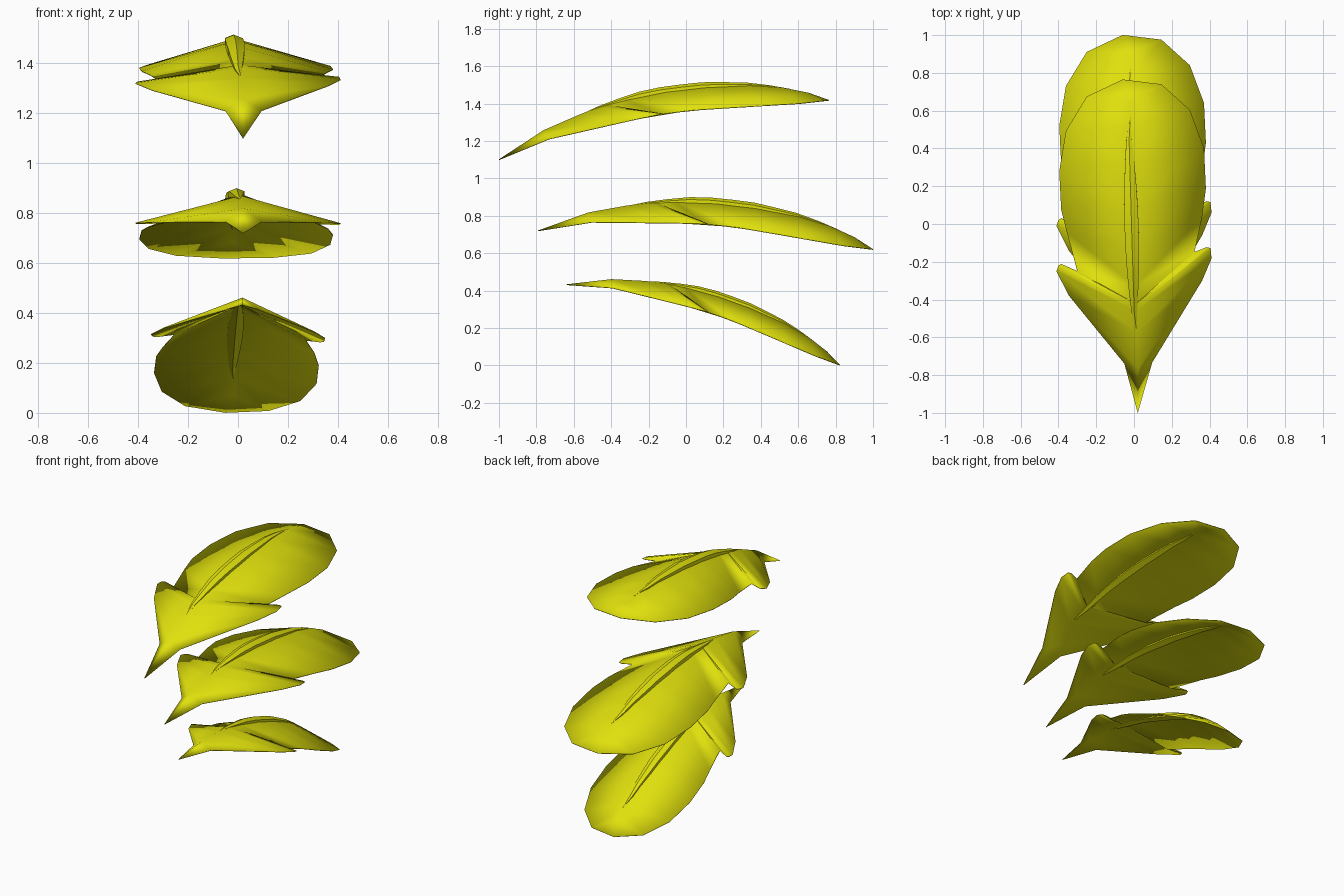
import bpy, bmesh, math
from mathutils import Vector, Matrix

if "Cube" in bpy.data.objects:
    bpy.data.objects.remove(bpy.data.objects["Cube"])

yellow = bpy.data.materials.new("leaf yellow")
yellow.diffuse_color = (0.75, 0.75, 0.004, 1)
yellow.use_nodes = True
yellow.node_tree.nodes["Principled BSDF"].inputs["Base Color"].default_value = yellow.diffuse_color

# Blade outline (x, y) from stem point to rounded end, and the ridge y of each spoke
TIP, END = (0.02, -0.79), (-0.06, 1.0)
RIGHT = [(.095, -.505), (.36, -.06), (.41, .06), (.405, .115), (.385, .12), (.32, .095),
         (.36, .28), (.38, .43), (.37, .64), (.295, .84), (.145, .975)]
LEFT = [(-.05, -.51), (-.345, -.14), (-.41, -.01), (-.40, .02), (-.385, .03), (-.30, -.01),
        (-.355, .20), (-.385, .32), (-.395, .52), (-.36, .73), (-.25, .91)]
SPINE_Y = [-.52, -.32, -.2, -.18, -.16, -.06, .15, .36, .6, .78, .9]

# Height curves (y, z) of the ridge and of the outer edge
RIDGE = [(-.79, .72), (-.53, .815), (-.25, .865), (0, .88), (.15, .872), (.36, .847),
         (.64, .79), (.86, .71), (1, .62)]
EDGE = [(-.79, .72), (-.53, .765), (-.2, .764), (.1, .757), (.28, .737), (.44, .71),
        (.64, .675), (.84, .64), (1, .62)]


def lerp(curve, y):
    for (y0, z0), (y1, z1) in zip(curve, curve[1:]):
        if y <= y1:
            return z0 + (z1 - z0) * (y - y0) / (y1 - y0)
    return curve[-1][1]


def spine_x(y):
    return 0.005 - 0.03 * y


def finish(bm, name, matrix):
    bmesh.ops.recalc_face_normals(bm, faces=bm.faces)
    bm.transform(matrix)
    mesh = bpy.data.meshes.new(name)
    bm.to_mesh(mesh)
    bm.free()
    mesh.materials.append(yellow)
    ob = bpy.data.objects.new(name, mesh)
    bpy.context.collection.objects.link(ob)
    bpy.ops.object.select_all(action='DESELECT')
    ob.select_set(True)
    bpy.context.view_layer.objects.active = ob
    bpy.ops.object.shade_smooth_by_angle(angle=math.radians(40))
    return ob


def blade(name, matrix):
    bm = bmesh.new()
    edge = lambda p: bm.verts.new((p[0], p[1], lerp(EDGE, p[1])))
    tip, end = edge(TIP), edge(END)
    spine = [bm.verts.new((spine_x(y), y, lerp(RIDGE, y))) for y in SPINE_Y]
    for outline, flip in ((RIGHT, False), (LEFT, True)):
        rim = [edge(p) for p in outline]
        faces = [(tip, rim[0], spine[0]), (rim[-1], end, spine[-1])]
        for i in range(len(rim) - 1):
            faces += [(spine[i], rim[i], rim[i + 1]), (spine[i], rim[i + 1], spine[i + 1])]
        for f in faces:
            bm.faces.new(f[::-1] if flip else f)
    ob = finish(bm, name, matrix)
    thin = ob.modifiers.new("thickness", 'SOLIDIFY')
    thin.thickness = 0.004
    thin.offset = 0


def midrib(name, matrix):
    # Six-sided tapering rod that follows the ridge
    bm = bmesh.new()
    rings, n = [], 10
    for i in range(1, n):
        t = i / n
        y = -.32 + 1.14 * t
        r = math.sin(math.pi * t) ** .8
        c = Vector((spine_x(y) - .01, y, lerp(RIDGE, y) - .004))
        rings.append([bm.verts.new(c + Vector((.043 * r * math.sin(a), 0, .03 * r * math.cos(a))))
                      for a in (k * math.pi / 3 for k in range(6))])
    for a, b in zip(rings, rings[1:]):
        for k in range(6):
            bm.faces.new((a[k], a[(k + 1) % 6], b[(k + 1) % 6], b[k]))
    for ring, y in ((rings[0], -.32), (rings[-1], .82)):
        point = bm.verts.new((spine_x(y), y, lerp(RIDGE, y)))
        for k in range(6):
            bm.faces.new((ring[k], ring[(k + 1) % 6], point))
    finish(bm, name, matrix)


# Three leaves stacked: stem point (y, z), pitch, scale
for label, y, z, pitch, size in (("upper", -1.0, 1.10, 13.4, 1.0),
                                 ("middle", -.79, .72, 0, 1.0),
                                 ("lower", -.64, .432, -13.2, .85)):
    m = (Matrix.Translation((0, y, z)) @ Matrix.Rotation(math.radians(pitch), 4, 'X')
         @ Matrix.Scale(size, 4) @ Matrix.Translation((0, .79, -.72)))
    blade(label + "_leaf_blade", m)
    midrib(label + "_leaf_midrib", m)
